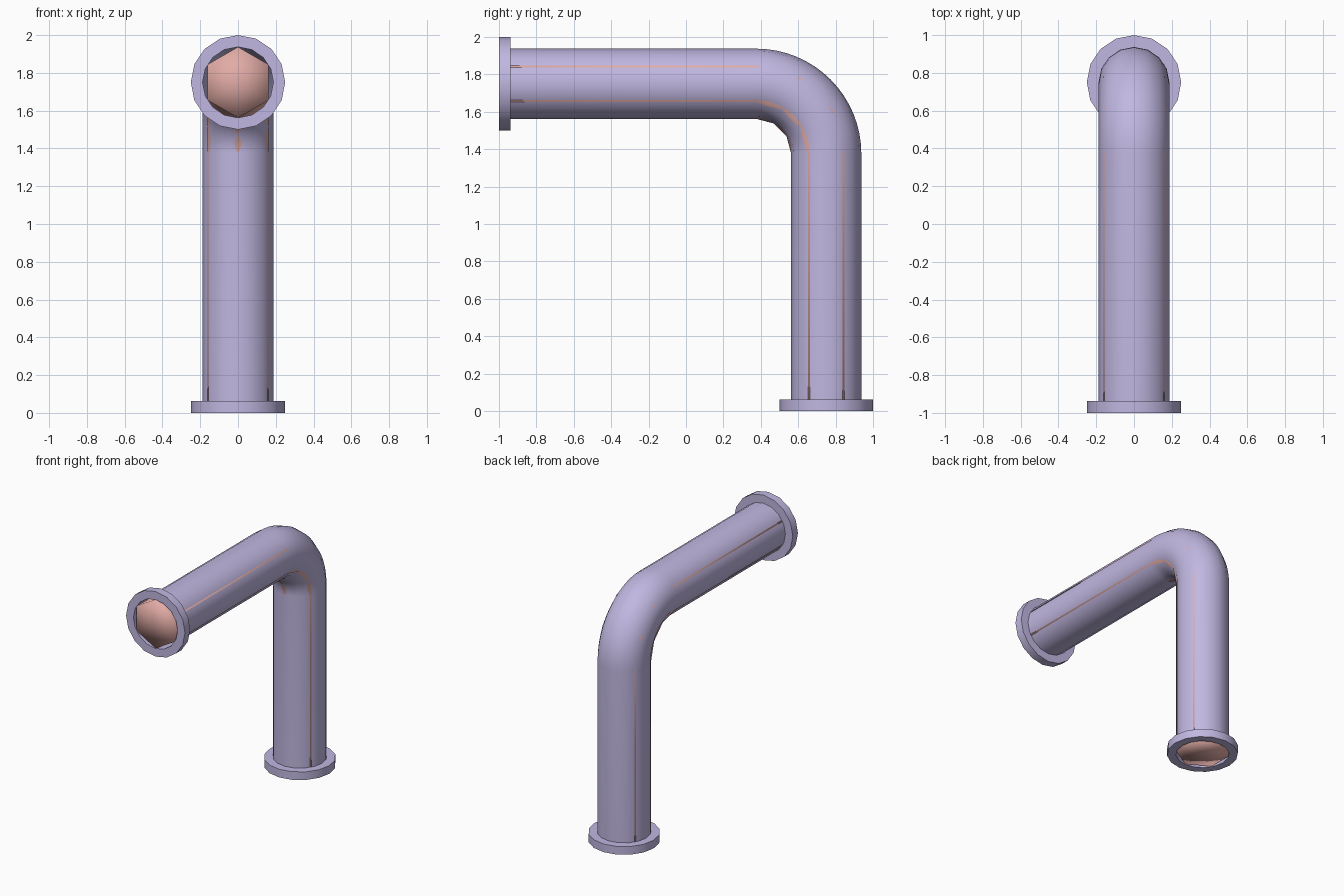
import bpy, math
from mathutils import Vector

if "Cube" in bpy.data.objects:
    bpy.data.objects.remove(bpy.data.objects["Cube"])

R = 0.1875            # pipe radius
BEND = 0.375          # bend radius of the centre line
CENTRE = Vector((0, 0.375, 1.375))
X = Vector((1, 0, 0))


def material(name, rgb):
    m = bpy.data.materials.new(name)
    m.diffuse_color = (*rgb, 1)
    m.use_nodes = True
    m.node_tree.nodes["Principled BSDF"].inputs["Base Color"].default_value = m.diffuse_color
    return m


lavender = material("lavender", (0.53, 0.475, 0.75))
pink = material("pink", (0.76, 0.41, 0.38))


def add_object(name, verts, faces, mat):
    me = bpy.data.meshes.new(name)
    me.from_pydata(verts, [], faces)
    me.materials.append(mat)
    ob = bpy.data.objects.new(name, me)
    bpy.context.collection.objects.link(ob)
    me.update()
    return ob


def smooth(ob, angle=None):
    bpy.ops.object.select_all(action='DESELECT')
    ob.select_set(True)
    bpy.context.view_layer.objects.active = ob
    if angle is None:
        bpy.ops.object.shade_smooth()
    else:
        bpy.ops.object.shade_smooth_by_angle(angle=math.radians(angle))


def elbow_pipe(name, sides, start, bends, mat, inset, capped=False):
    # rings: (centre, radial direction away from the bend)
    rings = [(Vector((0, 0.75, inset)), Vector((0, 1, 0)))]
    for i in range(bends + 1):
        t = math.pi / 2 * i / bends
        d = Vector((0, math.cos(t), math.sin(t)))
        rings.append((CENTRE + d * BEND, d))
    rings.append((Vector((0, -1 + inset, 1.75)), Vector((0, 0, 1))))
    verts, faces = [], []
    for c, d in rings:
        for j in range(sides):
            a = start + math.tau * j / sides
            verts.append(c + (X * math.cos(a) + d * math.sin(a)) * R)
    last = (len(rings) - 1) * sides
    for i in range(len(rings) - 1):
        for j in range(sides):
            k = (j + 1) % sides
            faces.append([i * sides + j, i * sides + k, (i + 1) * sides + k, (i + 1) * sides + j])
    if capped:
        n = len(verts)
        verts += [rings[0][0], rings[-1][0]]
        for j in range(sides):
            k = (j + 1) % sides
            faces += [[n, k, j], [n + 1, last + j, last + k]]
    return add_object(name, verts, faces, mat)


def flange(name, origin, axis, up):
    # rectangular section turned around the pipe axis
    n = 16
    prof = [(0.25, 0), (0.25, 0.0625), (R, 0.0625), (R, 0)]
    verts, faces = [], []
    for j in range(n):
        a = math.tau * j / n
        for r, h in prof:
            verts.append(origin + (X * math.cos(a) + up * math.sin(a)) * r + axis * h)
    for j in range(n):
        k = (j + 1) % n
        for p in range(4):
            q = (p + 1) % 4
            faces.append([j * 4 + p, k * 4 + p, k * 4 + q, j * 4 + q])
    smooth(add_object(name, verts, faces, lavender), 30)


# outer round pipe and the coarser six-sided core
smooth(elbow_pipe("outer_pipe", 16, 0, 16, lavender, 0.0625))
smooth(elbow_pipe("inner_core", 6, math.radians(30), 3, pink, 0.003, True))

# end flanges
flange("bottom_flange", Vector((0, 0.75, 0)), Vector((0, 0, 1)), Vector((0, 1, 0)))
flange("front_flange", Vector((0, -1, 1.75)), Vector((0, 1, 0)), Vector((0, 0, -1)))
